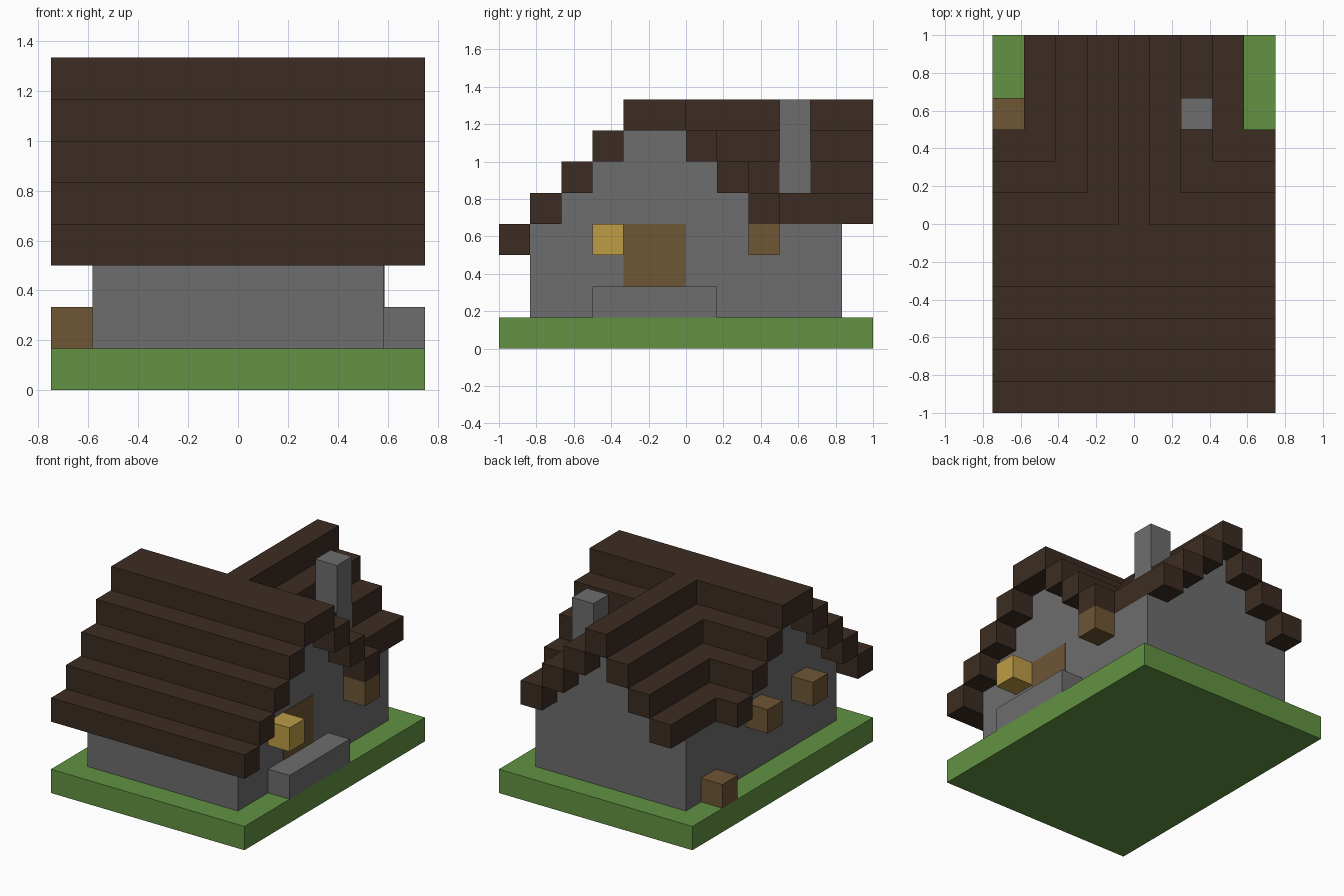
import bpy
import bmesh
from mathutils import Vector

cube = bpy.data.objects.get("Cube")
if cube:
    bpy.data.objects.remove(cube, do_unlink=True)

U = 1 / 6                          # size of one block
ORIGIN = Vector((-0.75, -1, 0))    # corner of the block grid


def material(name, rgb):
    """Flat material from 0-255 display values."""
    linear = [((c / 255 + 0.055) / 1.055) ** 2.4 for c in rgb] + [1]
    mat = bpy.data.materials.new(name)
    mat.use_nodes = True
    mat.diffuse_color = linear
    mat.node_tree.nodes["Principled BSDF"].inputs["Base Color"].default_value = linear
    return mat


GRASS = material("grass green", (98, 146, 66))
STONE = material("stone grey", (109, 109, 109))
ROOF = material("dark roof wood", (60, 44, 34))
WOOD = material("brown wood", (110, 86, 53))
LAMP = material("lamp yellow", (190, 156, 70))


def blocks(name, mat, boxes):
    """One object from boxes given as (x, y, z) ranges in block units."""
    bm = bmesh.new()
    for ranges in boxes:
        low, high = (Vector(v) for v in zip(*ranges))
        verts = bmesh.ops.create_cube(bm, size=1)["verts"]
        bmesh.ops.scale(bm, vec=(high - low) * U, verts=verts)
        bmesh.ops.translate(bm, vec=ORIGIN + (low + high) * U / 2, verts=verts)
    mesh = bpy.data.meshes.new(name)
    bm.to_mesh(mesh)
    bm.free()
    mesh.materials.append(mat)
    bpy.context.collection.objects.link(bpy.data.objects.new(name, mesh))


# Ground and house body
blocks("ground", GRASS, [((0, 9), (0, 12), (0, 1))])
blocks("house_walls", STONE, [((1, 8), (1, 11), (1, 4))])

# Stepped gables under both roofs; s counts the steps down from the ridge
steps = range(1, 4)
blocks("main_gable", STONE, [((1, 8), (5 - s, 5 + s), (7 - s, 8 - s)) for s in steps])
blocks("wing_gable", STONE, [((5 - s, 4 + s), (5 + s, 11), (7 - s, 8 - s)) for s in steps])

# Main roof: ridge, full front steps, back steps that meet the wing
main = [((0, 9), (4, 6), (7, 8))]
main += [((0, 9), (4 - s, 5 - s), (7 - s, 8 - s)) for s in range(1, 5)]
for s in steps:
    for x in ((0, 5 - s), (4 + s, 9)):
        main.append((x, (5 + s, 6 + s), (7 - s, 8 - s)))
blocks("main_roof", ROOF, main)

# Wing roof: ridge and steps on both sides, with a gap for the chimney
wing = [((4, 5), (6, 12), (7, 8))]
for s in steps:
    z = (7 - s, 8 - s)
    wing.append(((4 - s, 5 - s), (6 + s, 12), z))
    for y in ((8, 9), (10, 12)) if s == 2 else ((6 + s, 12),):
        wing.append(((4 + s, 5 + s), y, z))
blocks("wing_roof", ROOF, wing)
blocks("chimney", STONE, [((6, 7), (9, 10), (5, 8))])

# Entrance side
blocks("door", WOOD, [((8, 8.02), (4, 6), (2, 4))])
blocks("door_step", STONE, [((8, 9), (3, 7), (1, 2))])
blocks("lantern", LAMP, [((8, 9), (3, 4), (3, 4))])
blocks("left_window_box", WOOD, [((8, 9), (8, 9), (3, 4))])

# Opposite side
for name, y, z in (("right_front_window_box", 3, 3),
                   ("right_back_window_box", 6, 3),
                   ("crate", 9, 1)):
    blocks(name, WOOD, [((0, 1), (y, y + 1), (z, z + 1))])
